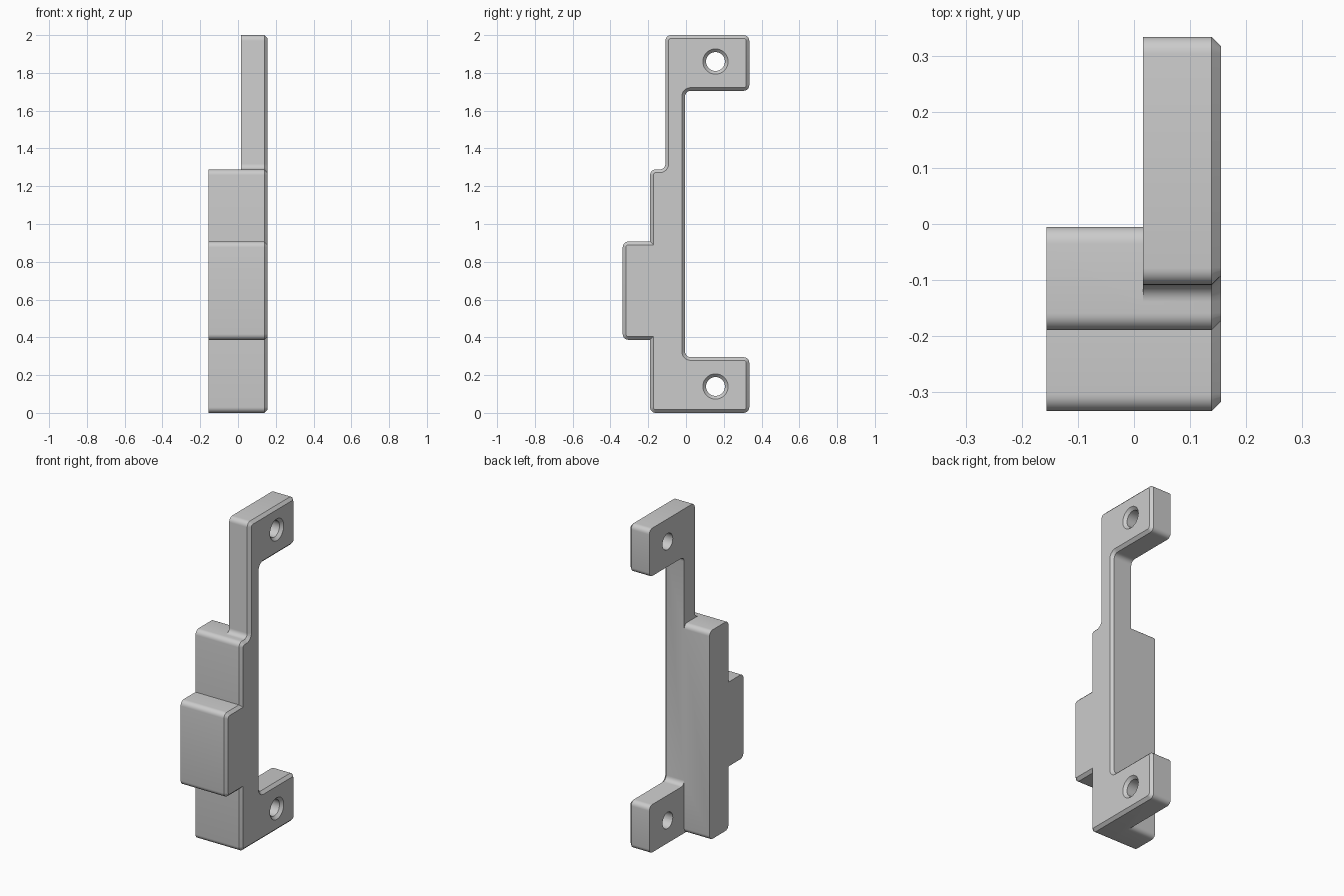
import bpy, bmesh, math
from mathutils import Vector

default = bpy.data.objects.get("Cube")
if default:
    bpy.data.objects.remove(default)

grey = bpy.data.materials.new("plain grey")
grey.use_nodes = True
COLOUR = (0.6, 0.6, 0.6, 1)
grey.diffuse_color = COLOUR
grey.node_tree.nodes["Principled BSDF"].inputs["Base Color"].default_value = COLOUR

R = 0.03          # corner radius
CHAMFER = 0.017   # bevel on the outer face
LEFT, STEP, RIGHT = -0.157, 0.016, 0.156
BACK, SPINE, FRONT, BUMP = -0.005, -0.109, -0.19, -0.335
ARM, SHOULDER = 0.335, 1.289


def rounded(corners, steps=6):
    """Outline in (y, z) with a tangent arc at each corner (y, z, radius)."""
    out = []
    for i, (y, z, r) in enumerate(corners):
        p = Vector((y, z))
        if r == 0:
            out.append(p)
            continue
        a = (Vector(corners[i - 1][:2]) - p).normalized()
        b = (Vector(corners[(i + 1) % len(corners)][:2]) - p).normalized()
        for k in range(steps + 1):
            t = k / steps * math.pi / 2
            out.append(p + a * r * (1 - math.sin(t)) + b * r * (1 - math.cos(t)))
    return out


def inset(points, d):
    """Mitred inset of a counter-clockwise outline."""
    out = []
    for i, p in enumerate(points):
        e1 = (p - points[i - 1]).normalized()
        e2 = (points[(i + 1) % len(points)] - p).normalized()
        n1, n2 = Vector((-e1.y, e1.x)), Vector((-e2.y, e2.x))
        out.append(p + (n1 + n2) * d / (1 + n1.dot(n2)))
    return out


def loft(name, sections):
    """Solid skinned through (x, outline) sections along x."""
    bm = bmesh.new()
    rings = [[bm.verts.new((x, p.x, p.y)) for p in pts] for x, pts in sections]
    n = len(rings[0])
    for lo, hi in zip(rings, rings[1:]):
        for i in range(n):
            j = (i + 1) % n
            bm.faces.new((lo[i], lo[j], hi[j], hi[i]))
    bm.faces.new(rings[0][::-1])
    bm.faces.new(rings[-1])
    bmesh.ops.recalc_face_normals(bm, faces=bm.faces)
    mesh = bpy.data.meshes.new(name)
    bm.to_mesh(mesh)
    bm.free()
    mesh.materials.append(grey)
    obj = bpy.data.objects.new(name, mesh)
    bpy.context.collection.objects.link(obj)
    return obj


def combine(target, other, operation):
    mod = target.modifiers.new(operation.lower(), "BOOLEAN")
    mod.operation, mod.object, mod.solver = operation, other, "EXACT"
    bpy.context.view_layer.objects.active = target
    bpy.ops.object.modifier_apply(modifier=mod.name)
    bpy.data.objects.remove(other)


# Front edge shared by the plate and the thick block, from shoulder down
front_edge = [(FRONT, SHOULDER, R), (FRONT, 0.907, 0), (BUMP, 0.907, R),
              (BUMP, 0.387, R), (FRONT, 0.387, 0), (FRONT, 0, R)]

# C-shaped plate with two arms and a chamfered outer face
plate_outline = rounded(front_edge + [
    (ARM, 0, R), (ARM, 0.295, R), (BACK, 0.295, R), (BACK, 1.705, R),
    (ARM, 1.705, R), (ARM, 2, R), (SPINE, 2, R), (SPINE, SHOULDER, R)])
bracket = loft("bracket", [(STEP, plate_outline), (RIGHT - CHAMFER, plate_outline),
                           (RIGHT, inset(plate_outline, CHAMFER))])

# Thick block behind the lower part of the plate
block_outline = rounded(front_edge + [(BACK, 0, R), (BACK, SHOULDER, R)])
block = loft("thick_block", [(LEFT, block_outline), (STEP, block_outline)])
combine(bracket, block, "UNION")

# Countersunk screw holes through both arms
for z in (0.14, 1.86):
    def circle(r):
        turns = [k / 32 * math.tau for k in range(32)]
        return [Vector((0.156 + r * math.cos(t), z + r * math.sin(t))) for t in turns]
    cutter = loft("hole_cutter", [(STEP - 0.05, circle(0.05)),
                                  (RIGHT - CHAMFER, circle(0.05)),
                                  (RIGHT + CHAMFER, circle(0.05 + 2 * CHAMFER))])
    cutter.hide_render = True
    combine(bracket, cutter, "DIFFERENCE")

# Smooth fillets with crisp chamfer edges
bpy.ops.object.select_all(action="DESELECT")
bracket.select_set(True)
bpy.context.view_layer.objects.active = bracket
bpy.ops.object.shade_smooth_by_angle(angle=math.radians(30))
